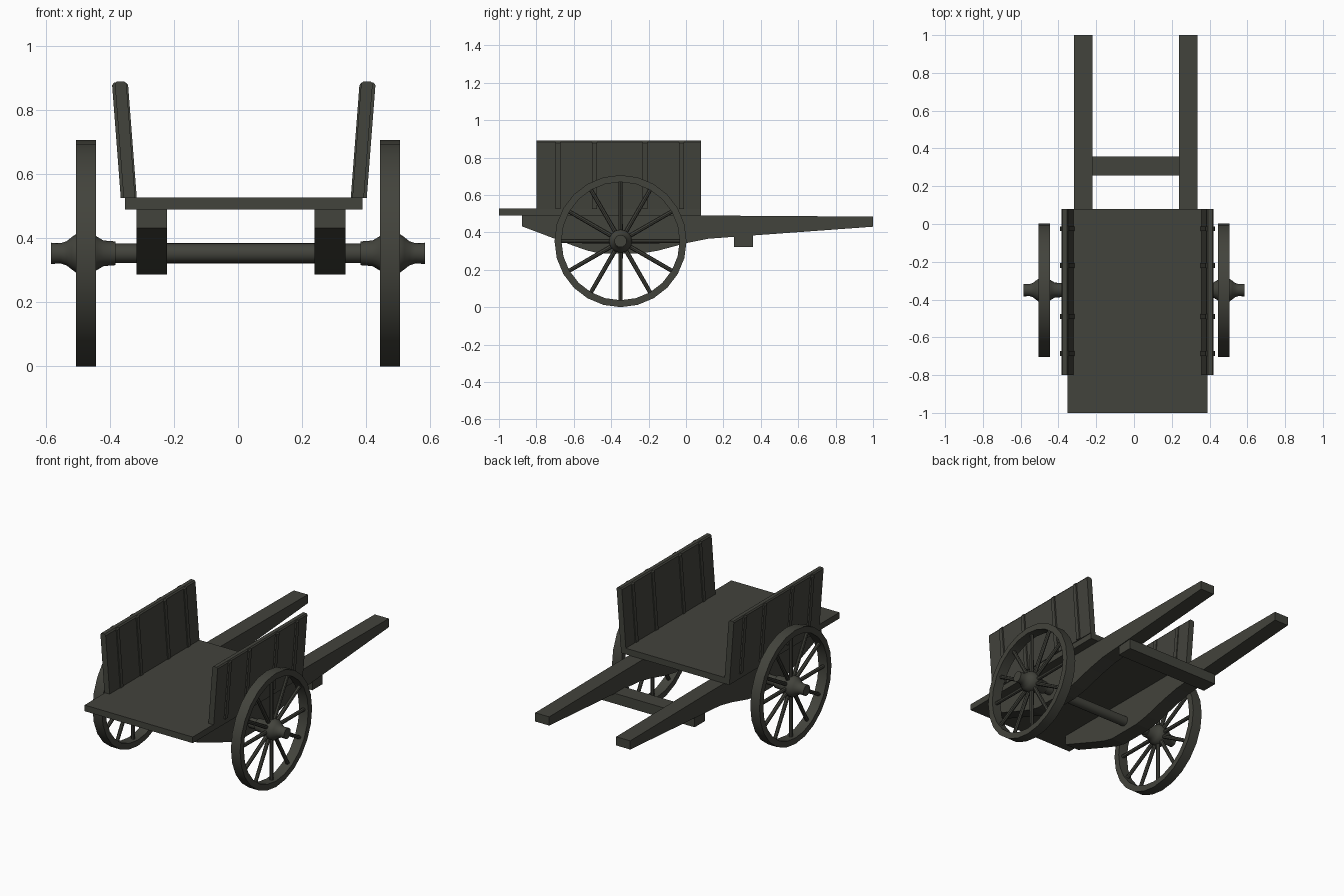
import bpy, bmesh, math
from mathutils import Matrix

if "Cube" in bpy.data.objects:
    bpy.data.objects.remove(bpy.data.objects["Cube"])

wood = bpy.data.materials.new("dark weathered wood")
wood.diffuse_color = (0.055, 0.056, 0.045, 1)
wood.use_nodes = True
wood.node_tree.nodes["Principled BSDF"].inputs["Base Color"].default_value = wood.diffuse_color
BODY_X = 0.018               # the bed sits slightly off centre
AXLE_Y, AXLE_Z = -0.35, 0.353


def finish(name, bm, smooth=False):
    bmesh.ops.recalc_face_normals(bm, faces=bm.faces)
    me = bpy.data.meshes.new(name)
    bm.to_mesh(me)
    bm.free()
    me.materials.append(wood)
    ob = bpy.data.objects.new(name, me)
    bpy.context.collection.objects.link(ob)
    if smooth:
        bpy.ops.object.select_all(action='DESELECT')
        ob.select_set(True)
        bpy.context.view_layer.objects.active = ob
        bpy.ops.object.shade_smooth_by_angle(angle=math.radians(35))
    return ob


def prism(name, pts, axis, a, b):
    """Extrude an outline: axis 'x' takes (y, z) points, axis 'y' takes (x, z)."""
    bm = bmesh.new()
    rows = [[bm.verts.new((t, p, q) if axis == 'x' else (p, t, q)) for p, q in pts] for t in (a, b)]
    n = len(pts)
    for r in rows:
        bm.faces.new(r)
    for i in range(n):
        j = (i + 1) % n
        bm.faces.new((rows[0][i], rows[0][j], rows[1][j], rows[1][i]))
    return finish(name, bm)


def rect(a0, a1, b0, b1):
    return [(a0, b0), (a1, b0), (a1, b1), (a0, b1)]


def lathe(name, prof, seg, closed=False):
    """Spin an (x, radius) profile around the axle line."""
    bm = bmesh.new()
    rings = [[bm.verts.new((x, AXLE_Y + r * math.sin(2 * math.pi * k / seg),
                            AXLE_Z - r * math.cos(2 * math.pi * k / seg)))
              for k in range(seg)] for x, r in prof]
    pairs = list(zip(rings, rings[1:]))
    if closed:
        pairs.append((rings[-1], rings[0]))
    else:
        bm.faces.new(rings[0])
        bm.faces.new(rings[-1])
    for A, B in pairs:
        for k in range(seg):
            m = (k + 1) % seg
            bm.faces.new((A[k], A[m], B[m], B[k]))
    return finish(name, bm, True)


# bed
prism("bed_floor", rect(-0.353, 0.389, 0.489, 0.527), 'y', -1.0, 0.08)

# cross bar under the shafts
prism("cross_bar", rect(0.257, 0.358, 0.321, 0.385), 'x', -0.31, 0.33)

# axle
lathe("axle", [(-0.40, 0.03), (0.40, 0.03)], 16)

shaft = [(-0.877, 0.489), (-0.877, 0.432), (-0.62, 0.335), (-0.53, 0.303), (-0.46, 0.287),
         (-0.24, 0.287), (-0.15, 0.302), (0.0, 0.342), (0.12, 0.366), (1.0, 0.43),
         (1.0, 0.484), (0.23, 0.489)]
Z0, Z1, LEAN = 0.525, 0.89, 0.028


def leaning(s, inner, outer, z1, ch):
    # leaning cross-section with a chamfered top
    def at(x, z):
        return (BODY_X + s * (x + LEAN * (z - Z0) / (Z1 - Z0)), z)
    return [at(inner, Z0), at(outer, Z0), at(outer, z1 - ch), at(outer - ch * 0.8, z1),
            at(inner + ch * 0.8, z1), at(inner, z1 - ch)]


for s, side in ((-1, "left"), (1, "right")):
    # shaft and under-frame beam in one piece
    xs = sorted((0.009 + s * 0.23, 0.009 + s * 0.326))
    prism(side + "_shaft", shaft, 'x', *xs)

    # side board with upright battens on both faces
    prism(side + "_side_board", leaning(s, 0.339, 0.375, Z1, 0.008), 'y', -0.80, 0.08)
    for i, y in enumerate((-0.685, -0.49, -0.22, -0.025)):
        prism(f"{side}_batten_{i + 1}", leaning(s, 0.334, 0.384, Z1 - 0.004, 0.008),
              'y', y - 0.013, y + 0.013)

    # wheel rim
    cx = s * 0.475
    lathe(side + "_wheel_rim", [(cx - 0.0315, 0.353), (cx + 0.0315, 0.353),
                                (cx + 0.0315, 0.316), (cx - 0.0315, 0.316)], 24, True)
    # hub
    hub = [(0.109, 0.033), (0.078, 0.032), (0.06, 0.038), (0.045, 0.05), (0.028, 0.062),
           (-0.02, 0.062), (-0.035, 0.052), (-0.055, 0.04), (-0.093, 0.037)]
    lathe(side + "_hub", [(s * (0.475 + x), r) for x, r in hub], 16)

    # spokes
    bm = bmesh.new()
    for k in range(12):
        m = (Matrix.Translation((cx, AXLE_Y, AXLE_Z)) @ Matrix.Rotation(k * math.pi / 6, 4, 'X')
             @ Matrix.Translation((0, 0, 0.185)))
        bmesh.ops.create_cone(bm, cap_ends=True, segments=8, radius1=0.012, radius2=0.011,
                              depth=0.28, matrix=m)
    finish(side + "_spokes", bm, True)
